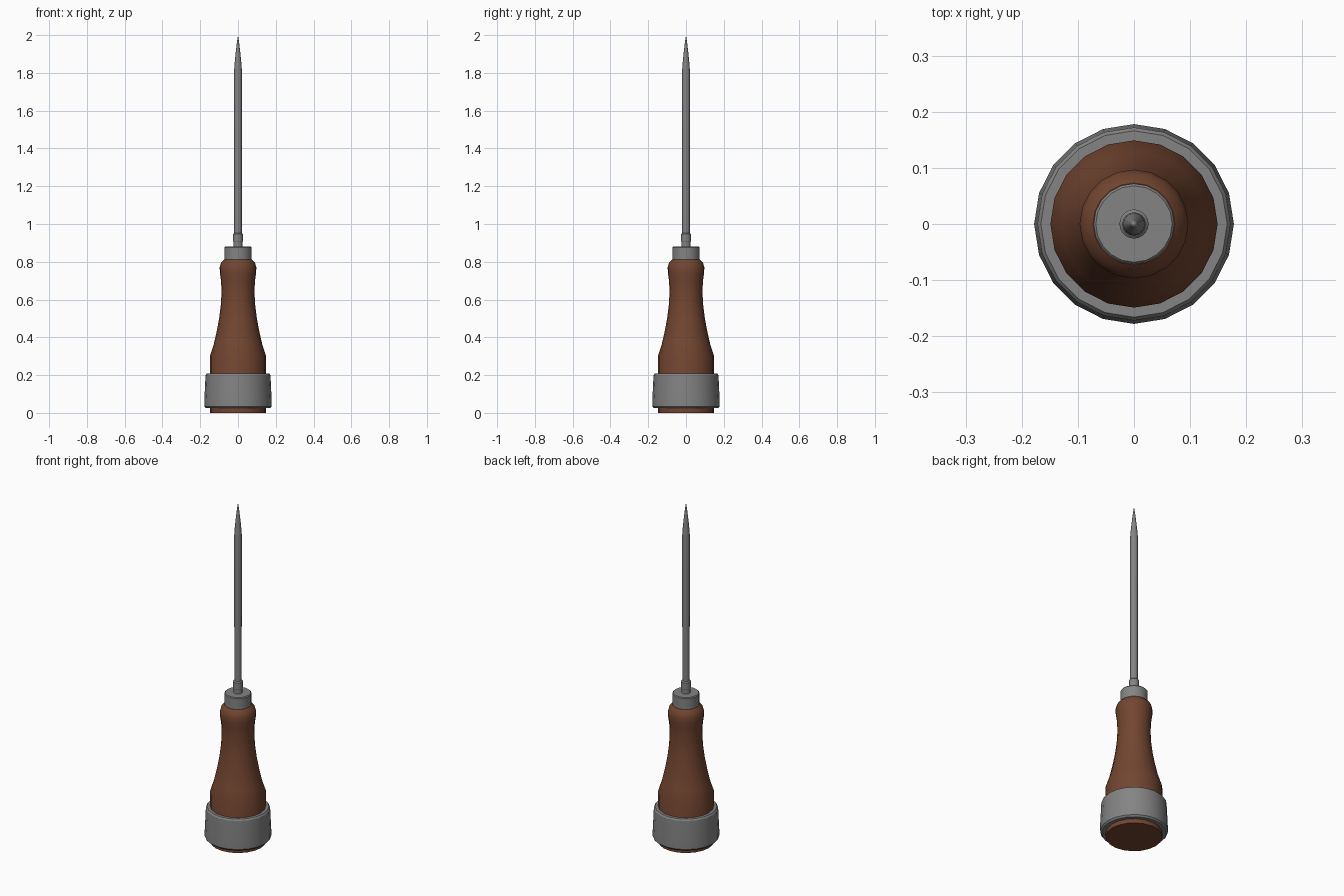
import bpy
import bmesh
import math

cube = bpy.data.objects.get("Cube")
if cube:
    bpy.data.objects.remove(cube, do_unlink=True)


def material(name, colour):
    mat = bpy.data.materials.new(name)
    mat.use_nodes = True
    mat.diffuse_color = (*colour, 1)
    shader = next(n for n in mat.node_tree.nodes if n.type == "BSDF_PRINCIPLED")
    shader.inputs["Base Color"].default_value = (*colour, 1)
    return mat


wood = material("brown wood", (0.17, 0.06, 0.03))
steel = material("grey steel", (0.23, 0.23, 0.23))


def lathe(name, profile, mat, sides=20, closed=False):
    """Turn (radius, height) points around z; zero radius makes a pole."""
    bm = bmesh.new()
    rings = []
    for radius, height in profile:
        if radius == 0:
            rings.append([bm.verts.new((0, 0, height))] * sides)
            continue
        angles = [math.tau * i / sides for i in range(sides)]
        rings.append([bm.verts.new((radius * math.cos(a), radius * math.sin(a), height))
                      for a in angles])
    pairs = list(zip(rings, rings[1:]))
    if closed:
        pairs.append((rings[-1], rings[0]))
    for low, high in pairs:
        for i in range(sides):
            j = (i + 1) % sides
            corners = dict.fromkeys((low[i], low[j], high[j], high[i]))
            bm.faces.new(list(corners))
    bmesh.ops.recalc_face_normals(bm, faces=bm.faces)
    mesh = bpy.data.meshes.new(name)
    bm.to_mesh(mesh)
    bm.free()
    mesh.materials.append(mat)
    obj = bpy.data.objects.new(name, mesh)
    bpy.context.collection.objects.link(obj)
    bpy.ops.object.select_all(action="DESELECT")
    obj.select_set(True)
    bpy.context.view_layer.objects.active = obj
    bpy.ops.object.shade_smooth_by_angle(angle=math.radians(32))
    return obj


# Turned wooden grip with a waist and a rounded shoulder
lathe("handle", [
    (0, 0), (0.149, 0), (0.149, 0.3), (0.129, 0.36), (0.113, 0.43),
    (0.1, 0.5), (0.091, 0.57), (0.087, 0.64), (0.09, 0.7), (0.096, 0.74),
    (0.097, 0.77), (0.09, 0.795), (0.073, 0.812), (0, 0.812)], wood)

# Heavy striking band around the base, slightly wider at the bottom
lathe("base_band", [
    (0.148, 0.025), (0.17, 0.025), (0.178, 0.034), (0.178, 0.07),
    (0.172, 0.2), (0.166, 0.208), (0.148, 0.208)], steel, closed=True)

# Small ring at the top of the grip
lathe("ferrule", [
    (0, 0.805), (0.072, 0.805), (0.072, 0.876), (0.068, 0.881), (0, 0.881)], steel)

# Stepped neck holding the spike
lathe("neck", [
    (0, 0.875), (0.024, 0.875), (0.024, 0.905), (0.026, 0.908),
    (0.026, 0.947), (0.02, 0.953), (0, 0.953)], steel)

# Long spike with a curved taper to the point
lathe("spike", [
    (0, 0.94), (0.02, 0.94), (0.021, 1.8), (0.019, 1.84),
    (0.013, 1.9), (0.006, 1.96), (0, 2)], steel, sides=16)
